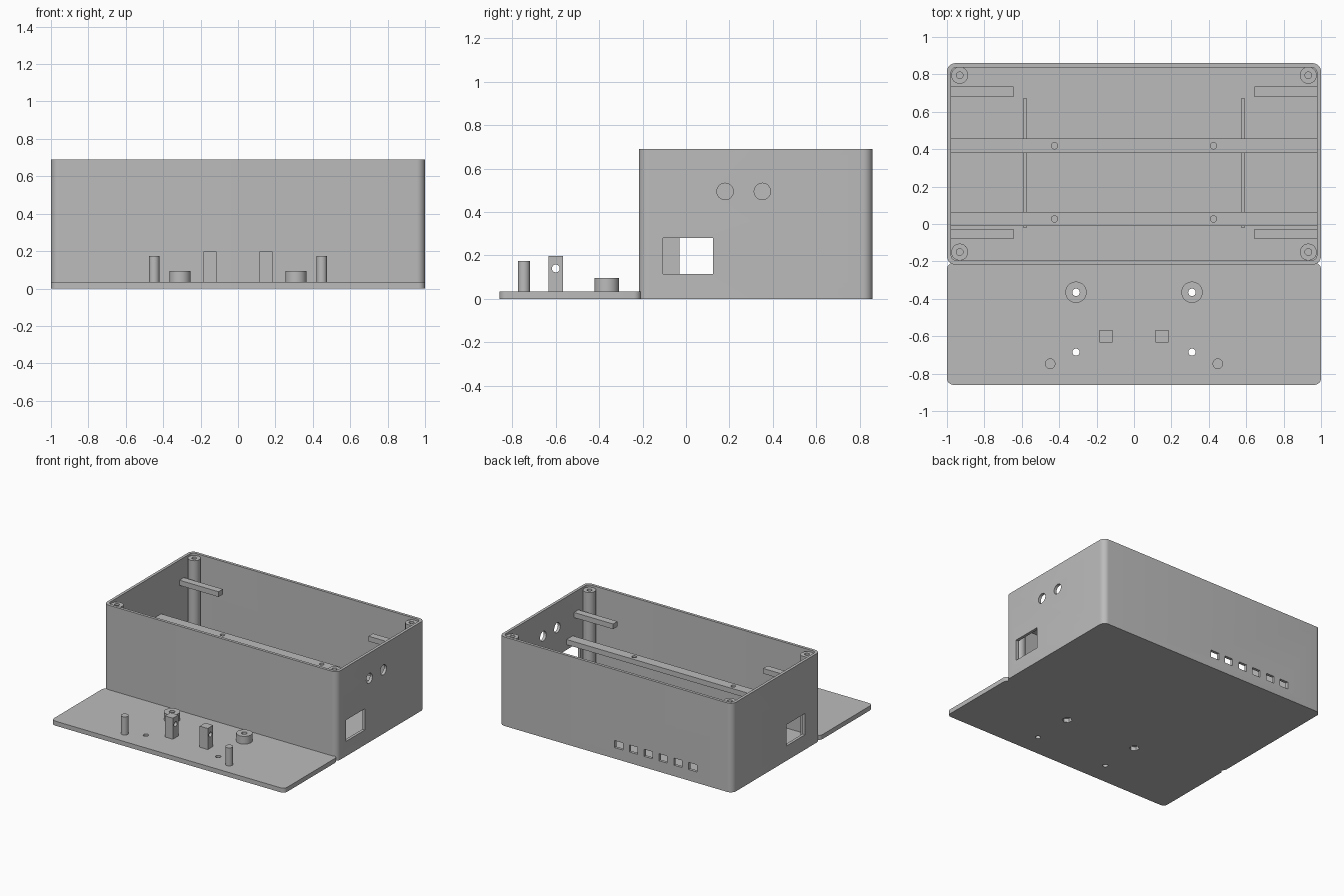
import bpy, bmesh, math
from mathutils import Matrix

cube = bpy.data.objects.get("Cube")
if cube:
    bpy.data.objects.remove(cube, do_unlink=True)

grey = bpy.data.materials.new("plain grey plastic")
grey.use_nodes = True
COLOUR = (0.5, 0.5, 0.5, 1)
grey.diffuse_color = COLOUR
grey.node_tree.nodes["Principled BSDF"].inputs["Base Color"].default_value = COLOUR


def add_block(bm, x, y, z, radius=0):
    """Box between the given (low, high) ranges, with optional round upright edges."""
    size = [r[1] - r[0] for r in (x, y, z)]
    mid = [(r[0] + r[1]) / 2 for r in (x, y, z)]
    matrix = Matrix.Translation(mid) @ Matrix.Diagonal((*size, 1))
    verts = bmesh.ops.create_cube(bm, size=1, matrix=matrix)["verts"]
    if radius:
        edges = {e for v in verts for e in v.link_edges
                 if abs(e.verts[0].co.z - e.verts[1].co.z) > 0.001}
        bmesh.ops.bevel(bm, geom=list(edges), offset=radius, segments=8,
                        profile=0.5, affect='EDGES')


def add_rod(bm, centre, radius, length, along_x=False, sides=32):
    """Cylinder centred on a point, upright or along x."""
    matrix = Matrix.Translation(centre)
    if along_x:
        matrix = matrix @ Matrix.Rotation(math.pi / 2, 4, 'Y')
    bmesh.ops.create_cone(bm, cap_ends=True, segments=sides, radius1=radius,
                          radius2=radius, depth=length, matrix=matrix)


def upright(bm, x, y, low, high, radius, sides=32):
    add_rod(bm, (x, y, (low + high) / 2), radius, high - low, sides=sides)


def finish(name, bm):
    mesh = bpy.data.meshes.new(name)
    bm.to_mesh(mesh)
    bm.free()
    obj = bpy.data.objects.new(name, mesh)
    bpy.context.collection.objects.link(obj)
    mesh.materials.append(grey)
    return obj


def activate(obj):
    bpy.ops.object.select_all(action='DESELECT')
    obj.select_set(True)
    bpy.context.view_layer.objects.active = obj


def cut(obj, cutter_bm):
    cutter = finish("cutter", cutter_bm)
    cutter.hide_render = True
    mod = obj.modifiers.new("cut", 'BOOLEAN')
    mod.operation = 'DIFFERENCE'
    mod.solver = 'EXACT'
    mod.object = cutter
    activate(obj)
    bpy.ops.object.modifier_apply(modifier=mod.name)
    bpy.data.objects.remove(cutter, do_unlink=True)


def smooth(obj):
    activate(obj)
    bpy.ops.object.shade_smooth_by_angle(angle=math.radians(35))


SIDES = (-1, 1)
WALL = 0.022
FRONT, BACK, TOP = -0.217, 0.86, 0.69
FLOOR = 0.03

# Open case
bm = bmesh.new()
add_block(bm, (-1, 1), (FRONT, BACK), (0, TOP), 0.045)
case = finish("case", bm)
bm = bmesh.new()
add_block(bm, (-1 + WALL, 1 - WALL), (FRONT + WALL, BACK - WALL), (FLOOR, TOP + 0.1), 0.03)
cut(case, bm)

# Side windows, round side holes and back slots
bm = bmesh.new()
add_block(bm, (0.9, 1.1), (-0.105, 0.125), (0.115, 0.28))
add_block(bm, (-1.1, -0.9), (-0.03, 0.195), (0.115, 0.28))
for y in (0.18, 0.352):
    add_rod(bm, (1, y, 0.495), 0.038, 0.2, along_x=True)
for i in range(6):
    x = -0.025 - 0.127 * i
    add_block(bm, (x - 0.035, x + 0.035), (BACK - 0.1, BACK + 0.1), (0.085, 0.14))
cut(case, bm)
smooth(case)

# Corner screw columns
for side in SIDES:
    for y, place in ((-0.15, "front"), (0.795, "back")):
        bm = bmesh.new()
        upright(bm, side * 0.932, y, FLOOR - 0.01, 0.675, 0.045)
        column = finish(f"{place}_screw_column", bm)
        bm = bmesh.new()
        upright(bm, side * 0.932, y, 0.3, 0.8, 0.018)
        cut(column, bm)
        smooth(column)

# Cross bars with screw holes
for y, place in ((0.027, "front"), (0.418, "back")):
    bm = bmesh.new()
    add_block(bm, (-0.985, 0.985), (y - 0.038, y + 0.038), (0.32, 0.36))
    bar = finish(f"{place}_cross_bar", bm)
    bm = bmesh.new()
    for side in SIDES:
        upright(bm, side * 0.425, y, 0.2, 0.5, 0.017)
    cut(bar, bm)
    smooth(bar)

# Short shelf bars and floor ribs
for side in SIDES:
    xs = sorted((side * 0.643, side * 0.985))
    for y, place in ((-0.053, "front"), (0.707, "back")):
        bm = bmesh.new()
        add_block(bm, xs, (y - 0.027, y + 0.027), (0.495, 0.535))
        finish(f"{place}_shelf_bar", bm)
    bm = bmesh.new()
    add_block(bm, sorted((side * 0.572, side * 0.594)), (-0.02, 0.67), (FLOOR - 0.01, 0.08))
    finish("floor_rib", bm)

# Lid plate
PLATE = 0.035
bm = bmesh.new()
add_block(bm, (-1, 1), (-0.86, -0.207), (0, PLATE), 0.035)
lid = finish("lid_plate", bm)
bm = bmesh.new()
for side in SIDES:
    upright(bm, side * 0.31, -0.685, -0.1, 0.1, 0.019)
    upright(bm, side * 0.31, -0.365, -0.1, 0.1, 0.036, sides=6)
cut(lid, bm)
smooth(lid)

for side in SIDES:
    # Ring boss over the nut recess
    bm = bmesh.new()
    upright(bm, side * 0.31, -0.365, PLATE - 0.005, 0.095, 0.057)
    boss = finish("ring_boss", bm)
    bm = bmesh.new()
    upright(bm, side * 0.31, -0.365, -0.1, 0.2, 0.02)
    cut(boss, bm)
    smooth(boss)

    # Square post with a cross hole
    bm = bmesh.new()
    add_block(bm, sorted((side * 0.115, side * 0.184)), (-0.633, -0.566), (PLATE - 0.005, 0.198))
    post = finish("square_post", bm)
    bm = bmesh.new()
    add_rod(bm, (side * 0.15, -0.6, 0.14), 0.018, 0.2, along_x=True)
    cut(post, bm)
    smooth(post)

    # Round pin
    bm = bmesh.new()
    upright(bm, side * 0.448, -0.747, PLATE - 0.005, 0.175, 0.028)
    smooth(finish("round_pin", bm))
